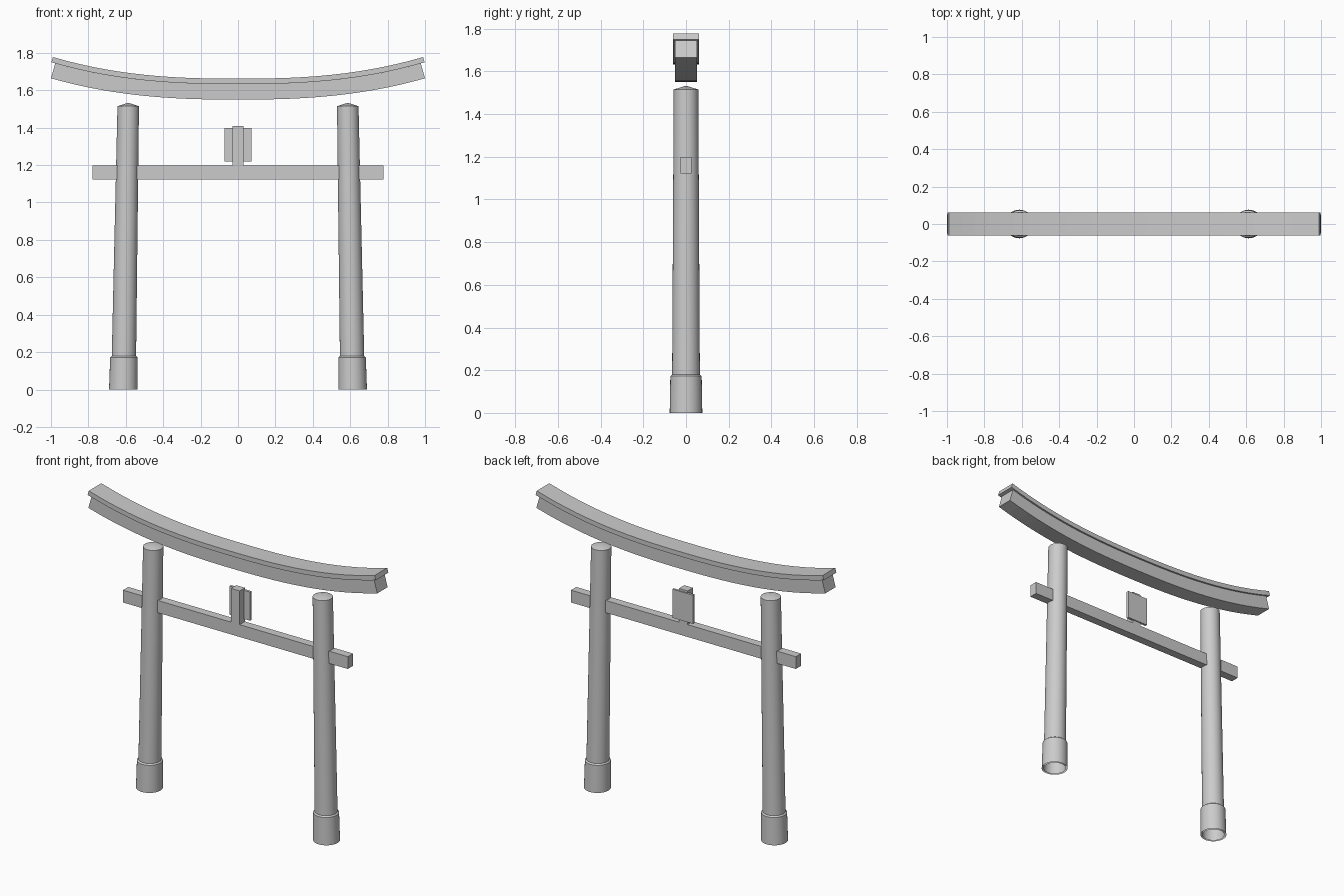
import bpy, bmesh, math

if "Cube" in bpy.data.objects:
    bpy.data.objects.remove(bpy.data.objects["Cube"])


def finish(name, bm, smooth=False):
    bmesh.ops.recalc_face_normals(bm, faces=bm.faces)
    me = bpy.data.meshes.new(name)
    bm.to_mesh(me)
    bm.free()
    ob = bpy.data.objects.new(name, me)
    bpy.context.collection.objects.link(ob)
    if smooth:
        bpy.ops.object.select_all(action='DESELECT')
        ob.select_set(True)
        bpy.context.view_layer.objects.active = ob
        bpy.ops.object.shade_smooth_by_angle(angle=math.radians(30))
    return ob


def loft(bm, rings):
    rows = [[bm.verts.new(p) for p in r] for r in rings]
    n = len(rows[0])
    for a, b in zip(rows, rows[1:]):
        for i in range(n):
            j = (i + 1) % n
            bm.faces.new((a[i], a[j], b[j], b[i]))
    return rows


def box(name, x, y, z):
    bm = bmesh.new()
    rows = loft(bm, [[(px, y[0], z[0]), (px, y[1], z[0]), (px, y[1], z[1]), (px, y[0], z[1])] for px in x])
    bm.faces.new(rows[0])
    bm.faces.new(rows[1])
    return finish(name, bm)


def curved_beam(name, half_len, half_y, low, high, segs=28):
    """Bar following the upswept curve; low/high are offsets along its normal."""
    bm = bmesh.new()
    rings = []
    for i in range(segs + 1):
        x = half_len * (2 * i / segs - 1)
        z = 1.55 + 0.114 * abs(x) ** 2.5
        t = math.atan(math.copysign(0.285 * abs(x) ** 1.5, x))
        rings.append([(x - math.sin(t) * d, y, z + math.cos(t) * d)
                      for y, d in ((-half_y, low), (half_y, low), (half_y, high), (-half_y, high))])
    rows = loft(bm, rings)
    bm.faces.new(rows[0])
    bm.faces.new(rows[-1])
    return finish(name, bm)


def leaning_tube(name, side, profile, tip=None, n=32):
    """Round profile of (radius, z) along the inward leaning pillar axis."""
    def axis(z):
        return side * (0.613 - 0.0172 * z)
    bm = bmesh.new()
    rows = loft(bm, [[(axis(z) + r * math.cos(math.tau * k / n), r * math.sin(math.tau * k / n), z)
                      for k in range(n)] for r, z in profile])
    if tip:
        apex = bm.verts.new((axis(tip), 0, tip))
        for k in range(n):
            bm.faces.new((rows[-1][k], rows[-1][(k + 1) % n], apex))
    return finish(name, bm, True)


# upswept top lintel and its cap
curved_beam("top_lintel", 1.0, 0.051, 0.0, 0.083)
curved_beam("lintel_cap", 1.021, 0.062, 0.083, 0.112)

# pillars with pointed tops and open base sleeves
for side, label in ((-1, "left"), (1, "right")):
    leaning_tube(label + "_pillar", side, [(0.066, 0), (0.0575, 1.515)], tip=1.533)
    leaning_tube(label + "_base_sleeve", side, [(0.0765, 0), (0.0735, 0.172), (0.064, 0.18)])

# tie beam, centre strut and plaque behind it
box("tie_beam", (-0.778, 0.778), (-0.026, 0.026), (1.122, 1.199))
box("centre_strut", (-0.03, 0.03), (-0.026, 0.026), (1.199, 1.41))
box("plaque", (-0.072, 0.072), (0.018, 0.033), (1.218, 1.397))
